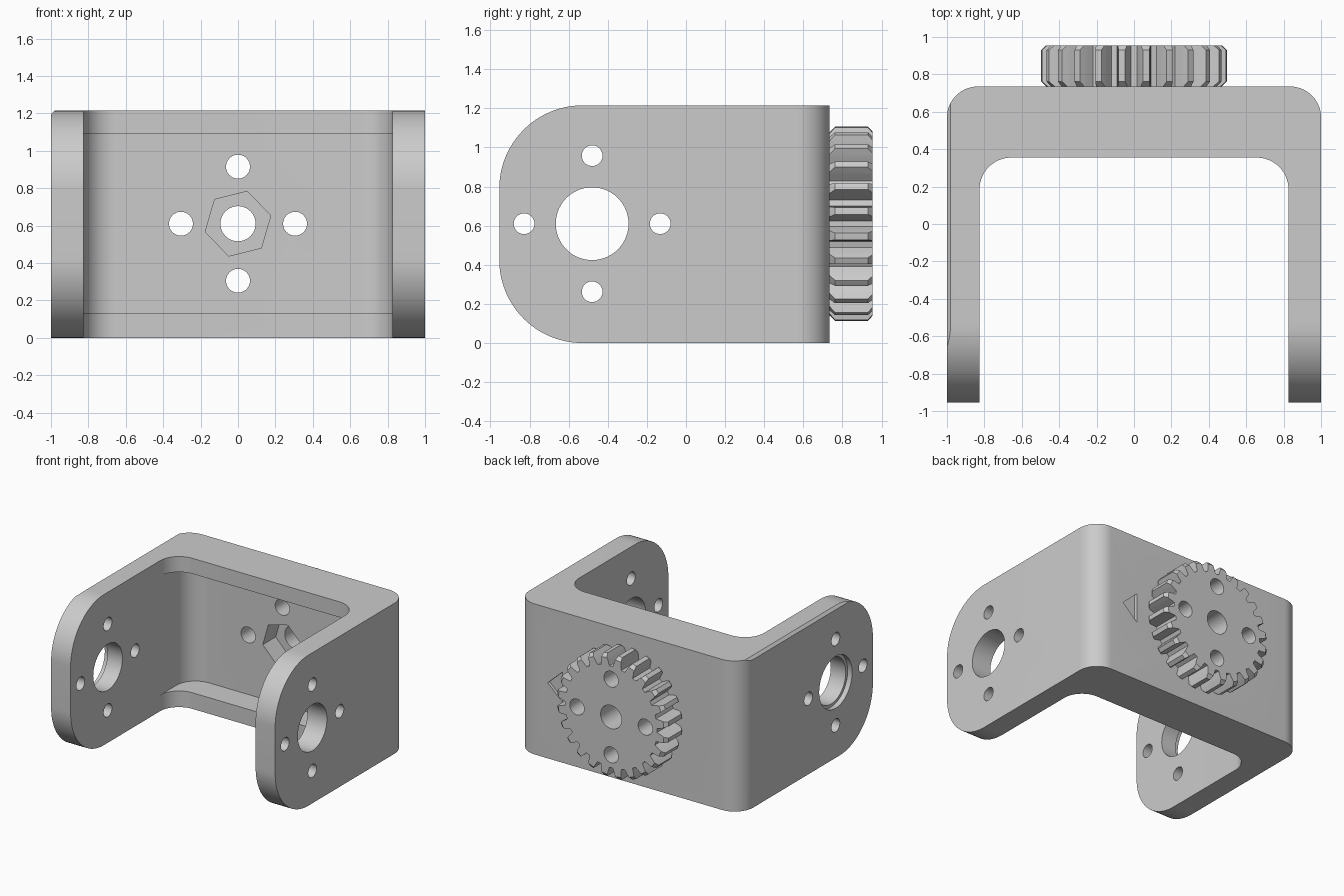
import bpy, bmesh
from math import sin, cos, pi, radians, tan
from mathutils import Vector

if "Cube" in bpy.data.objects:
    bpy.data.objects.remove(bpy.data.objects["Cube"])

H, MID = 1.215, 0.61          # bracket height, height of the hole centres


def loft(name, axis, rings):
    """Solid through rings [(position, outline)] stacked along an axis."""
    place = {'x': lambda a, b, t: (t, a, b),
             'y': lambda a, b, t: (a, t, b),
             'z': lambda a, b, t: (a, b, t)}[axis]
    bm = bmesh.new()
    loops = [[bm.verts.new(place(a, b, t)) for a, b in pts] for t, pts in rings]
    n = len(loops[0])
    for lo, hi in zip(loops, loops[1:]):
        for i in range(n):
            j = (i + 1) % n
            bm.faces.new((lo[i], lo[j], hi[j], hi[i]))
    bm.faces.new(loops[0])
    bm.faces.new(loops[-1])
    bmesh.ops.recalc_face_normals(bm, faces=bm.faces)
    me = bpy.data.meshes.new(name)
    bm.to_mesh(me)
    bm.free()
    ob = bpy.data.objects.new(name, me)
    bpy.context.collection.objects.link(ob)
    return ob


def prism(name, axis, pts, lo, hi):
    return loft(name, axis, [(lo, pts), (hi, pts)])


def ngon(a, b, r, n=40, turn=0.0):
    return [(a + r * cos(turn + 2 * pi * i / n), b + r * sin(turn + 2 * pi * i / n))
            for i in range(n)]


def rounded(corners, n=14):
    """Right-angled outline from (a, b, radius) corners."""
    out = []
    for i, (a, b, r) in enumerate(corners):
        p = Vector((a, b))
        if r == 0:
            out.append((a, b))
            continue
        u = (Vector(corners[i - 1][:2]) - p).normalized()
        v = (Vector(corners[(i + 1) % len(corners)][:2]) - p).normalized()
        c = p + (u + v) * r
        for k in range(n + 1):
            t = pi / 2 * k / n
            out.append(tuple(c - v * r * cos(t) - u * r * sin(t)))
    return out


def boolean(target, tool, op='DIFFERENCE'):
    m = target.modifiers.new(op, 'BOOLEAN')
    m.object, m.operation, m.solver = tool, op, 'EXACT'
    bpy.context.view_layer.objects.active = target
    bpy.ops.object.modifier_apply(modifier=m.name)
    bpy.data.objects.remove(tool)


# Bracket block with rounded back corners
bracket = prism("gear_bracket", 'z', rounded(
    [(-1, -.955, 0), (1, -.955, 0), (1, .735, .165), (-1, .735, .165)]), 0, H)

# Rounded arm ends
boolean(bracket, prism("arm_outline", 'x', rounded(
    [(-.955, 0, .425), (1.1, 0, 0), (1.1, H, 0), (-.955, H, .425)], 24), -1.1, 1.1),
    'INTERSECT')

# Opening between the arms, then the deeper pocket between the two flanges
for w, back, lo, hi in ((.826, .355, -.1, H + .1), (.8259, .565, .13, 1.09)):
    boolean(bracket, prism("opening", 'z', rounded(
        [(-w, -1.2, 0), (w, -1.2, 0), (w, back, .17), (-w, back, .17)]), lo, hi))

# Gear with chamfered teeth on the back
TEETH = 24
pitch = 2 * pi / TEETH
flank = [(.41, -.36), (.43, -.30), (.455, -.25), (.48, -.18), (.51, -.11)]
flank += [(r, -f) for r, f in reversed(flank)]
outline = []
for i in range(TEETH):
    for r, f in flank:
        t = (i + .5 + f) * pitch
        outline.append((r * cos(t), MID + r * sin(t)))
gear = prism("gear", 'y', outline, .70, .955)
full, small = ngon(0, MID, .499, 96), ngon(0, MID, .47, 96)
boolean(gear, loft("tooth_chamfer", 'y',
                   [(.69, small), (.735, small), (.762, full), (.93, full), (.957, small)]),
        'INTERSECT')
boolean(bracket, gear, 'UNION')

# Holes through back wall and gear, with a hexagonal nut recess
boolean(bracket, prism("nut_recess", 'y', ngon(0, MID, .18, 6, radians(14)), .5, .73))
boolean(bracket, prism("shaft_hole", 'y', ngon(0, MID, .094), .5, 1.1))
for k in range(4):
    a, b = .305 * cos(k * pi / 2), .305 * sin(k * pi / 2)
    boolean(bracket, prism("gear_screw_hole", 'y', ngon(a, MID + b, .064, 32), .5, 1.1))

# Holes through both arms, with a shallow counterbore on the left
boolean(bracket, prism("arm_hole", 'x', ngon(-.48, MID, .186, 56), -1.1, 1.1))
for k in range(4):
    a, b = .348 * cos(k * pi / 2), .348 * sin(k * pi / 2)
    boolean(bracket, prism("arm_screw_hole", 'x', ngon(-.48 + a, MID + b, .053, 32), -1.1, 1.1))
boolean(bracket, prism("counterbore", 'x', ngon(-.48, MID, .21, 56), -1.1, -.96))

# Small engraved pointer beside the gear
boolean(bracket, prism("pointer", 'y', [(.72, MID), (.59, MID + .12), (.59, MID - .12)], .71, .8))

# Chamfer along the top outer edge of the left arm
boolean(bracket, prism("edge_chamfer", 'y',
                       [(-1.1, H - .12), (-.88, H + .1), (-1.1, H + .1)], -1.2, .9))

bpy.ops.object.select_all(action='DESELECT')
bracket.select_set(True)
bpy.context.view_layer.objects.active = bracket
bpy.ops.object.shade_smooth_by_angle(angle=radians(25))
